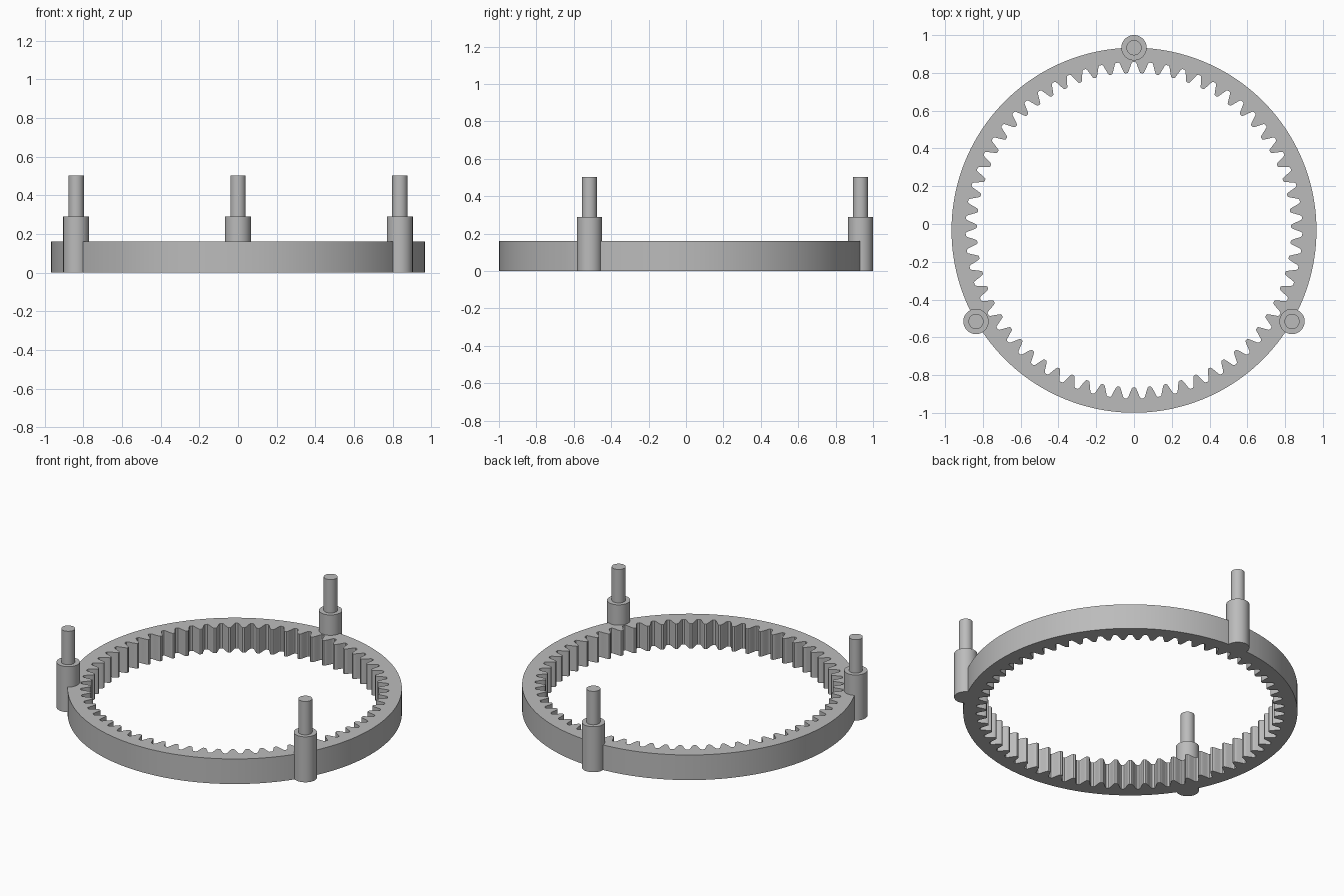
import bpy
import bmesh
from math import cos, sin, pi, radians

cube = bpy.data.objects.get("Cube")
if cube:
    bpy.data.objects.remove(cube, do_unlink=True)

CENTRE_Y = -0.033
OUTER_R = 0.966
HEIGHT = 0.16
TEETH = 63

grey = bpy.data.materials.new("satin grey")
grey.use_nodes = True
colour = (0.5, 0.5, 0.5, 1)
grey.diffuse_color = colour
grey.node_tree.nodes["Principled BSDF"].inputs["Base Color"].default_value = colour


def finish(name, bm, location):
    bmesh.ops.recalc_face_normals(bm, faces=bm.faces[:])
    mesh = bpy.data.meshes.new(name)
    bm.to_mesh(mesh)
    bm.free()
    mesh.materials.append(grey)
    obj = bpy.data.objects.new(name, mesh)
    bpy.context.collection.objects.link(obj)
    obj.location = location
    bpy.ops.object.select_all(action='DESELECT')
    obj.select_set(True)
    bpy.context.view_layer.objects.active = obj
    bpy.ops.object.shade_smooth_by_angle(angle=radians(30))
    return obj


def point(bm, r, a, z):
    return bm.verts.new((r * cos(a), r * sin(a), z))


# Ring gear: half a tooth as (fraction of pitch, radius), mirrored and repeated
half = [(0.07, 0.832), (0.12, 0.835), (0.19, 0.848), (0.25, 0.861),
        (0.31, 0.875), (0.36, 0.886), (0.42, 0.891)]
tooth = [(-f, r) for f, r in reversed(half)] + half
bm = bmesh.new()
loops = []
for i in range(TEETH):
    for f, r in tooth:
        a = -pi / 2 + (i + f) * 2 * pi / TEETH
        loops.append((point(bm, r, a, 0), point(bm, r, a, HEIGHT),
                      point(bm, OUTER_R, a, HEIGHT), point(bm, OUTER_R, a, 0)))
for i, here in enumerate(loops):
    there = loops[(i + 1) % len(loops)]
    for k in range(4):
        n = (k + 1) % 4
        bm.faces.new((here[k], here[n], there[n], there[k]))
finish("ring_gear", bm, (0, CENTRE_Y, 0))


# Stepped mounting posts, equally spaced on the rim
def post(name, angle, sides=48):
    profile = [(0.067, 0), (0.067, 0.29), (0.04, 0.29), (0.04, 0.503)]
    bm = bmesh.new()
    rings = [[point(bm, r, 2 * pi * i / sides, z) for i in range(sides)]
             for r, z in profile]
    for low, high in zip(rings, rings[1:]):
        for i in range(sides):
            n = (i + 1) % sides
            bm.faces.new((low[i], low[n], high[n], high[i]))
    bm.faces.new(rings[0])
    bm.faces.new(rings[-1])
    a = radians(angle)
    finish(name, bm, (OUTER_R * cos(a), CENTRE_Y + OUTER_R * sin(a), 0))


for name, angle in (("back_post", 90), ("right_post", 210), ("left_post", 330)):
    post(name, angle)
